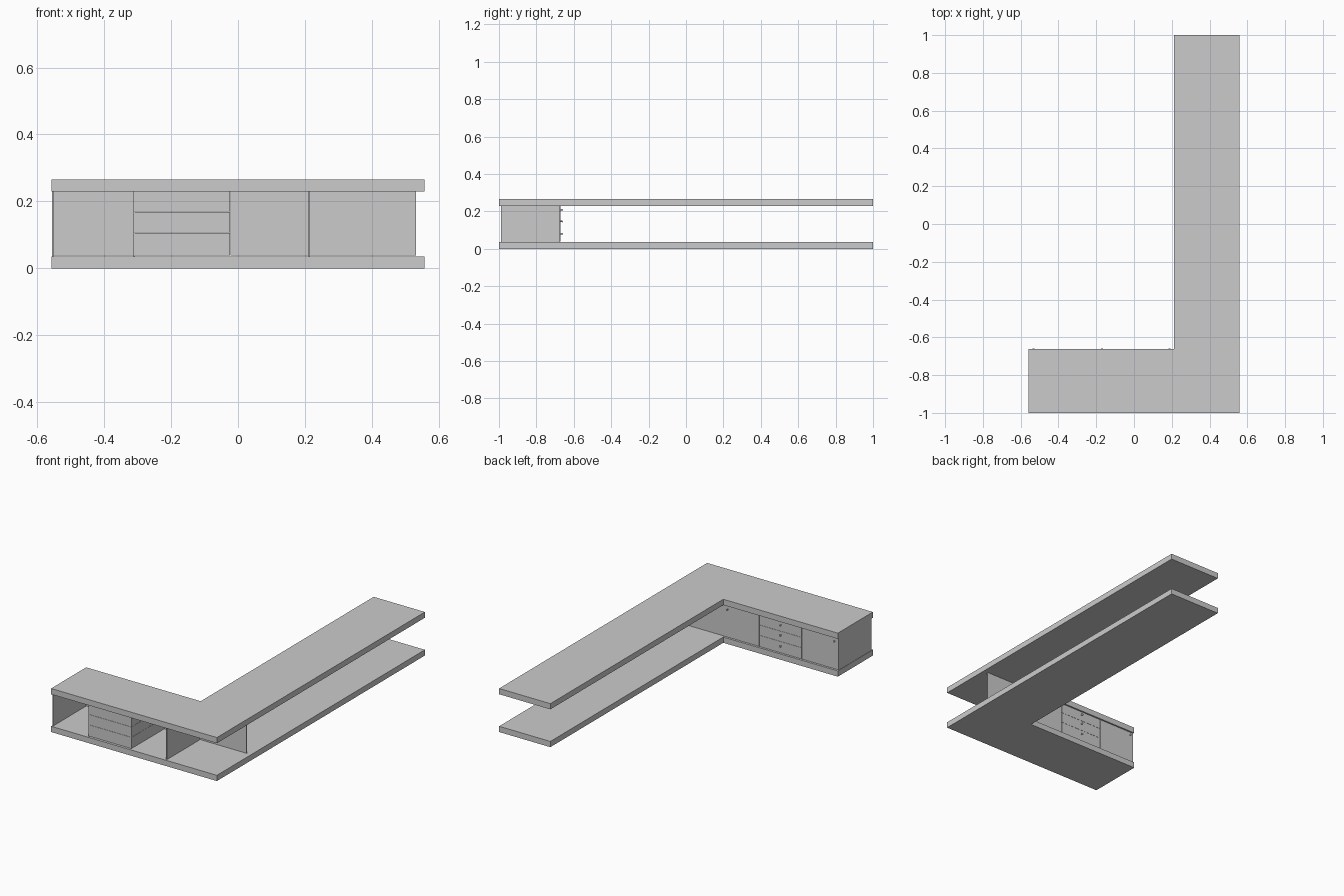
import bpy, bmesh, math

if "Cube" in bpy.data.objects:
    bpy.data.objects.remove(bpy.data.objects["Cube"])

def finish(name, bm):
    bmesh.ops.recalc_face_normals(bm, faces=bm.faces)
    me = bpy.data.meshes.new(name)
    bm.to_mesh(me)
    bm.free()
    ob = bpy.data.objects.new(name, me)
    bpy.context.collection.objects.link(ob)
    return ob

def box(name, x0, x1, y0, y1, z0, z1):
    bm = bmesh.new()
    bmesh.ops.create_cube(bm, size=1)
    for v in bm.verts:
        v.co = ((x0 + x1) / 2 + v.co.x * (x1 - x0),
                (y0 + y1) / 2 + v.co.y * (y1 - y0),
                (z0 + z1) / 2 + v.co.z * (z1 - z0))
    return finish(name, bm)

def slab(name, z0, z1):
    bm = bmesh.new()
    outline = [(-W, -1), (W, -1), (W, 1), (0.213, 1), (0.213, INNER), (-W, INNER)]
    face = bm.faces.new([bm.verts.new((x, y, z0)) for x, y in outline])
    top = bmesh.ops.extrude_face_region(bm, geom=[face])["geom"]
    for v in top:
        if isinstance(v, bmesh.types.BMVert):
            v.co.z = z1
    return finish(name, bm)

def knob(name, x, z):
    # profile spun around the y axis: thin stem, wider head
    profile = [(0.0, 0), (0.003, 0), (0.003, 0.006), (0.0055, 0.008), (0.0055, 0.011), (0.0, 0.0125)]
    bm = bmesh.new()
    vs = [bm.verts.new((x + r, BACK + d, z)) for r, d in profile]
    es = [bm.edges.new(p) for p in zip(vs, vs[1:])]
    bmesh.ops.spin(bm, geom=vs + es, cent=(x, BACK, z), axis=(0, 1, 0),
                   angle=2 * math.pi, steps=12, use_merge=True)
    bmesh.ops.remove_doubles(bm, verts=bm.verts, dist=1e-5)
    return finish(name, bm)

W, INNER = 0.558, -0.663
FRONT, BACK = -0.99, -0.671
Z0, Z1 = 0.034, 0.231
T = 0.005

# L-shaped base and counter top
slab("base_slab", 0, 0.035)
slab("counter_top", 0.23, 0.265)

# upright panels
for name, x in (("end_panel", -0.556), ("left_divider", -0.313), ("right_divider", 0.21)):
    box(name, x, x + T, FRONT, BACK - 0.004, Z0, Z1)

# doors on the inner side
box("narrow_door", -0.556, -0.312, BACK - T, BACK, 0.038, 0.229)
box("wide_door", -0.022, 0.532, BACK - T, BACK, 0.038, 0.229)

# drawer stack with knobs
for i, (a, b, k) in enumerate(((0.038, 0.106, 0.08), (0.107, 0.169, 0.147), (0.17, 0.229, 0.208))):
    box(f"drawer_{i + 1}", -0.308, -0.024, FRONT, BACK, a, b)
    knob(f"drawer_knob_{i + 1}", -0.17, k)
knob("narrow_door_knob", -0.532, 0.208)
knob("wide_door_knob", 0.188, 0.208)
